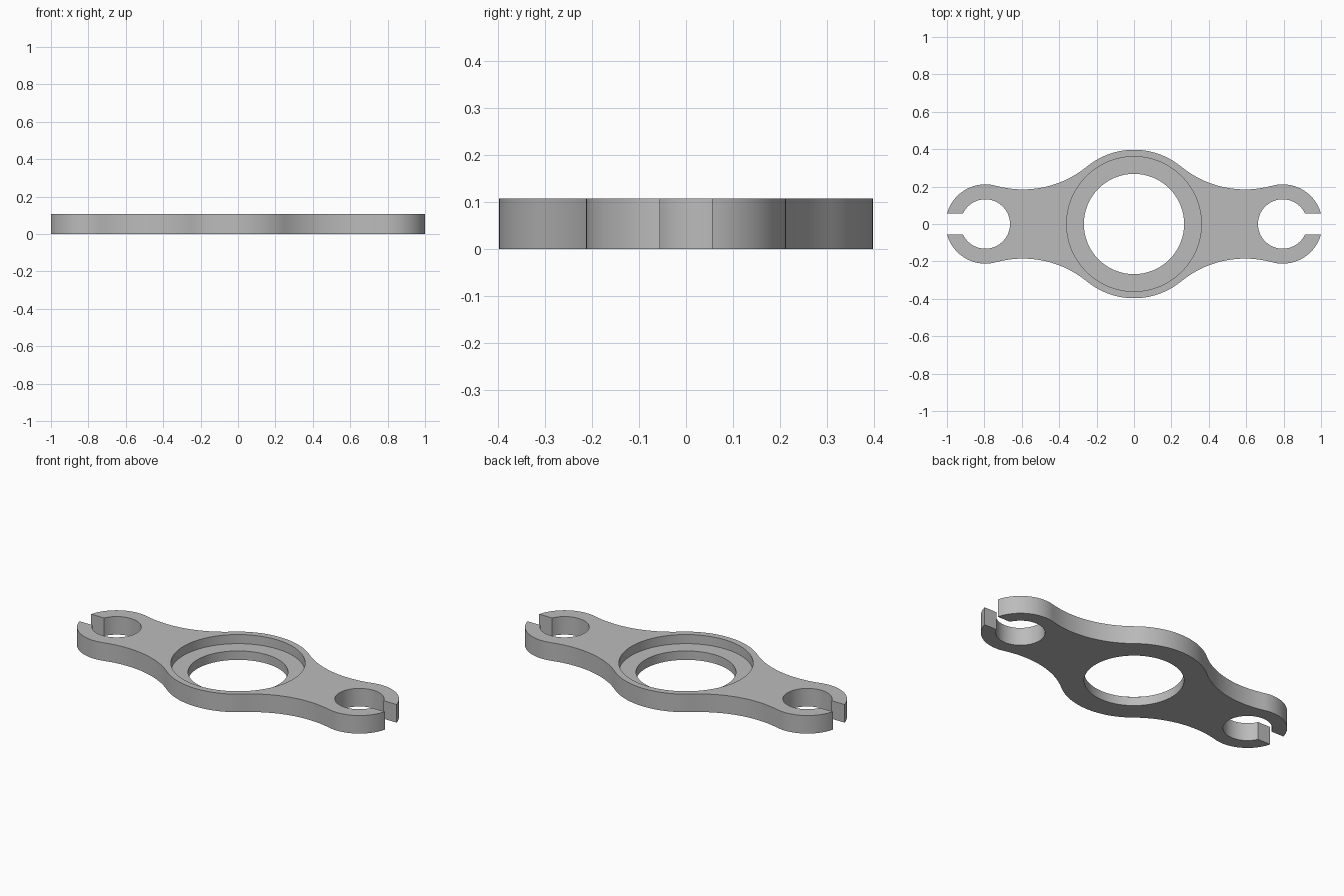
import bpy, bmesh
from math import sin, cos, atan2, asin, hypot, pi, radians

HEIGHT, FLOOR = 0.107, 0.053        # plate thickness, recess floor level
HUB_R, BORE_R, RECESS_R = 0.397, 0.268, 0.36
END_X, END_R, HOLE_R, SLOT = 0.795, 0.212, 0.132, 0.055
NECK_X, NECK_Y, NECK_R = 0.594, 0.725, 0.54

cube = bpy.data.objects.get("Cube")
if cube:
    bpy.data.objects.remove(cube, do_unlink=True)


def arc(cx, cy, r, a0, a1, n):
    """Points along an arc from angle a0 to a1."""
    angles = [a0 + (a1 - a0) * i / n for i in range(n + 1)]
    return [(cx + r * cos(a), cy + r * sin(a)) for a in angles]


def cylinder(name, r, z0, z1):
    bpy.ops.mesh.primitive_cylinder_add(
        vertices=96, radius=r, depth=z1 - z0, location=(0, 0, (z0 + z1) / 2))
    ob = bpy.context.object
    ob.name = name
    ob.hide_render = True
    return ob


# Quarter outline: hub arc, concave neck, clip outer arc, clip inner arc
hub_a = atan2(NECK_Y, NECK_X)
end_a = atan2(NECK_Y, NECK_X - END_X)
quarter = arc(0, 0, HUB_R, pi / 2, hub_a, 16)
quarter += arc(NECK_X, NECK_Y, NECK_R, hub_a - pi, end_a - pi, 28)[1:-1]
quarter += arc(END_X, 0, END_R, end_a, asin(SLOT / END_R), 24)
quarter += arc(END_X, 0, HOLE_R, asin(SLOT / HOLE_R), pi, 32)

# Mirror to the full closed outline
half = quarter + [(x, -y) for x, y in reversed(quarter[:-1])]
outline = half + [(-x, y) for x, y in reversed(half[1:-1])]

# Solid plate with open clips at both ends
bm = bmesh.new()
base = bm.faces.new([bm.verts.new((x, y, 0)) for x, y in outline])
top = bmesh.ops.extrude_face_region(bm, geom=[base])["geom"]
bmesh.ops.translate(bm, vec=(0, 0, HEIGHT),
                    verts=[g for g in top if isinstance(g, bmesh.types.BMVert)])
bmesh.ops.recalc_face_normals(bm, faces=bm.faces)
mesh = bpy.data.meshes.new("bearing_plate")
bm.to_mesh(mesh)
bm.free()
plate = bpy.data.objects.new("bearing_plate", mesh)
bpy.context.collection.objects.link(plate)

# Material
grey = bpy.data.materials.new("plain grey")
grey.use_nodes = True
colour = (0.5, 0.5, 0.5, 1)
grey.diffuse_color = colour
grey.node_tree.nodes["Principled BSDF"].inputs["Base Color"].default_value = colour
mesh.materials.append(grey)

# Through bore and stepped recess
cutters = [cylinder("bore_cutter", BORE_R, -0.1, 0.3),
           cylinder("recess_cutter", RECESS_R, FLOOR, 0.3)]
bpy.ops.object.select_all(action="DESELECT")
plate.select_set(True)
bpy.context.view_layer.objects.active = plate
for cutter in cutters:
    cutter.data.materials.append(grey)
    mod = plate.modifiers.new(cutter.name, "BOOLEAN")
    mod.operation = "DIFFERENCE"
    mod.solver = "EXACT"
    mod.object = cutter
    bpy.ops.object.modifier_apply(modifier=mod.name)
    bpy.data.objects.remove(cutter, do_unlink=True)

bpy.ops.object.shade_smooth_by_angle(angle=radians(30))
